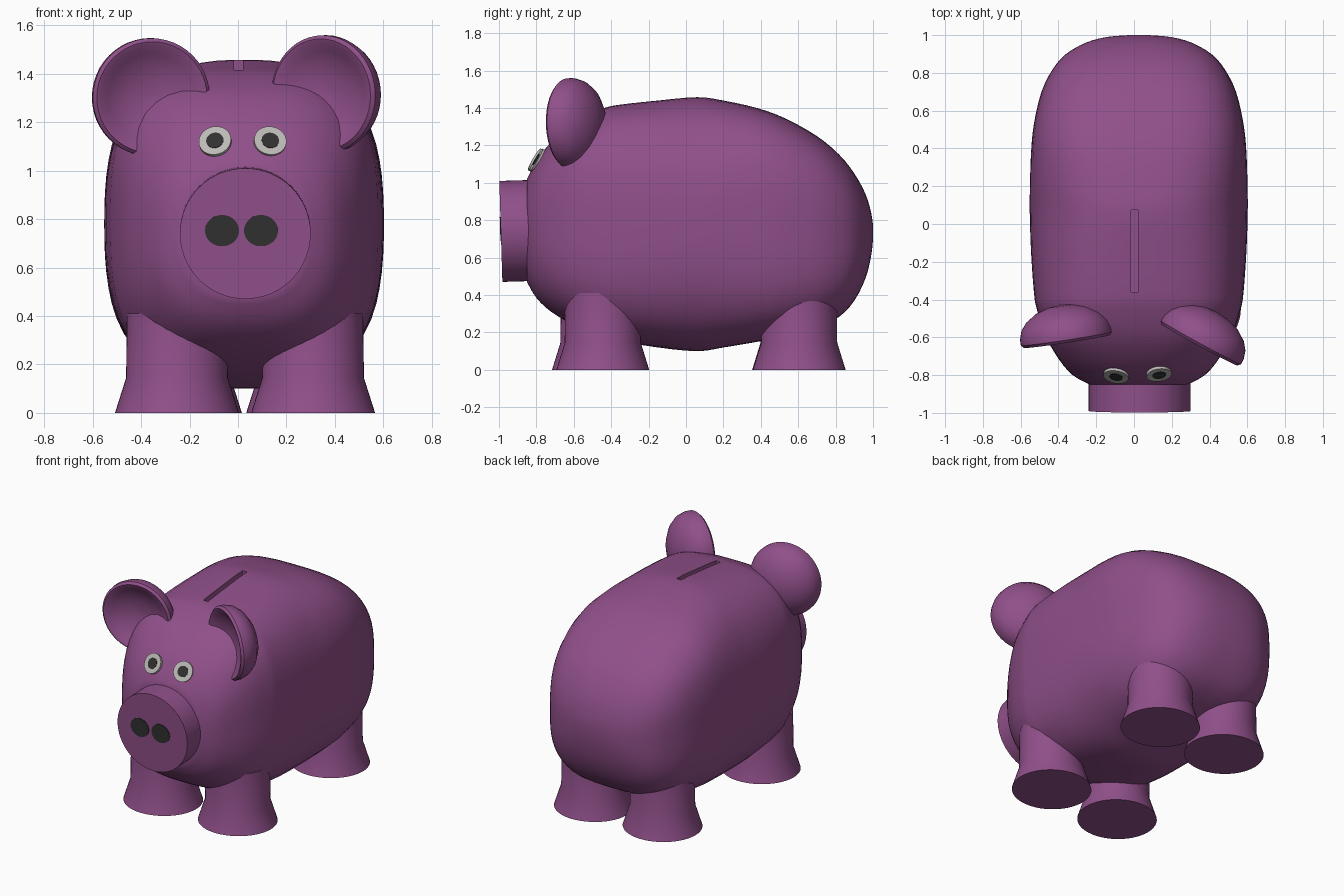
import bpy, bmesh, math
from mathutils import Vector, Matrix

if "Cube" in bpy.data.objects:
    bpy.data.objects.remove(bpy.data.objects["Cube"])


def material(name, rgb):
    m = bpy.data.materials.new(name)
    m.diffuse_color = (*rgb, 1)
    m.use_nodes = True
    m.node_tree.nodes["Principled BSDF"].inputs["Base Color"].default_value = m.diffuse_color
    return m


PURPLE = material("purple", (0.28, 0.08, 0.255))
WHITE = material("eye_white", (0.5, 0.49, 0.47))
DARK = material("dark", (0.03, 0.03, 0.03))


def finish(name, bm, mat):
    bmesh.ops.recalc_face_normals(bm, faces=bm.faces)
    mesh = bpy.data.meshes.new(name)
    bm.to_mesh(mesh)
    bm.free()
    ob = bpy.data.objects.new(name, mesh)
    bpy.context.collection.objects.link(ob)
    mesh.materials.append(mat)
    return ob


def smooth(ob, angle=40):
    bpy.ops.object.select_all(action='DESELECT')
    ob.select_set(True)
    bpy.context.view_layer.objects.active = ob
    bpy.ops.object.shade_smooth_by_angle(angle=math.radians(angle))


def loft(bm, rings):
    """Skin a list of equal-length point rings and cap both ends."""
    loops = [[bm.verts.new(p) for p in ring] for ring in rings]
    n = len(loops[0])
    for a, b in zip(loops, loops[1:]):
        for i in range(n):
            j = (i + 1) % n
            bm.faces.new((a[i], a[j], b[j], b[i]))
    bm.faces.new(loops[0])
    bm.faces.new(loops[-1])


def revolve(name, profile, loc, axis, mat, scale=(1, 1, 1), seg=48):
    """Turn (radius, height) points around an axis through loc."""
    bm = bmesh.new()
    loft(bm, [[(r * math.cos(2 * math.pi * i / seg), r * math.sin(2 * math.pi * i / seg), h)
               for i in range(seg)] for r, h in profile])
    rot = Vector(axis).to_track_quat('Z', 'Y').to_matrix().to_4x4()
    bm.transform(Matrix.Translation(loc) @ rot @ Matrix.Diagonal((*scale, 1)))
    ob = finish(name, bm, mat)
    smooth(ob)
    return ob


def refine(rows, steps=3):
    """Catmull-Rom interpolation between rows of numbers."""
    out = []
    for k in range(len(rows) - 1):
        p = [Vector(rows[min(max(k + d, 0), len(rows) - 1)]) for d in (-1, 0, 1, 2)]
        for s in range(steps):
            t = s / steps
            out.append(0.5 * (2 * p[1] + (p[2] - p[0]) * t
                              + (2 * p[0] - 5 * p[1] + 4 * p[2] - p[3]) * t * t
                              + (3 * p[1] - p[0] - 3 * p[2] + p[3]) * t ** 3))
    return out + [Vector(rows[-1])]


# Body: rounded-square sections (y, half width, bottom z, top z, squareness)
CX = 0.025
stations = [
    (-0.85, 0.26, 0.47, 1.02, 2.4), (-0.80, 0.35, 0.385, 1.115, 2.6),
    (-0.72, 0.42, 0.31, 1.22, 2.8), (-0.60, 0.49, 0.24, 1.325, 3.0),
    (-0.45, 0.54, 0.18, 1.395, 3.1), (-0.36, 0.555, 0.155, 1.417, 3.0),
    (-0.15, 0.57, 0.12, 1.44, 2.8), (0.06, 0.577, 0.10, 1.458, 2.6),
    (0.20, 0.576, 0.12, 1.44, 2.8), (0.38, 0.57, 0.15, 1.40, 3.1),
    (0.53, 0.555, 0.18, 1.345, 3.2), (0.70, 0.515, 0.225, 1.25, 3.2),
    (0.82, 0.455, 0.285, 1.15, 3.1), (0.90, 0.385, 0.37, 1.05, 2.9),
    (0.96, 0.28, 0.49, 0.94, 2.6), (0.99, 0.17, 0.61, 0.84, 2.3),
    (1.0, 0.05, 0.70, 0.77, 2.2)]


def section(y, hw, zb, zt, p, seg=64):
    pts = []
    for i in range(seg):
        c, s = math.cos(2 * math.pi * i / seg), math.sin(2 * math.pi * i / seg)
        r = (abs(c) ** p + abs(s) ** p) ** (-1 / p)
        pts.append((CX + hw * r * c, y, (zb + zt) / 2 + (zt - zb) / 2 * r * s))
    return pts


bm = bmesh.new()
loft(bm, [section(*s) for s in refine(stations)])
body = finish("body", bm, PURPLE)

# Coin slot cut into the back
bm = bmesh.new()
bmesh.ops.create_cube(bm, size=1)
bm.transform(Matrix.Translation((0.002, -0.143, 1.46)) @ Matrix.Diagonal((0.036, 0.435, 0.2, 1)))
cutter = finish("slot_cutter", bm, PURPLE)
cutter.hide_render = True
mod = body.modifiers.new("slot", 'BOOLEAN')
mod.operation = 'DIFFERENCE'
mod.solver = 'EXACT'
mod.object = cutter
bpy.context.view_layer.objects.active = body
bpy.ops.object.modifier_apply(modifier=mod.name)
bpy.data.objects.remove(cutter)
smooth(body)

# Legs: straight column flaring into a foot
leg = [(0.256, 0.0), (0.21, 0.145), (0.207, 0.41)]
for name, x, y in (("front_leg_left", -0.252, -0.468), ("front_leg_right", 0.31, -0.445),
                   ("back_leg_left", -0.24, 0.602), ("back_leg_right", 0.29, 0.605)):
    revolve(name, leg, (x, y, 0), (0, 0, 1), PURPLE, scale=(1, 0.97, 1))

# Snout and nostrils, tipped very slightly
snout_axis = Vector((0, -1, -0.03))
revolve("snout", [(0.27, 0), (0.27, 0.19)], (0.03, -0.8, 0.746), snout_axis, PURPLE, seg=64)
for side, x in (("left", -0.066), ("right", 0.095)):
    revolve("nostril_" + side, [(0.068, 0), (0.068, 0.012)], (x, -0.982, 0.753),
            snout_axis, DARK, scale=(1.03, 0.95, 1))

# Eyes: flat discs lying on the forehead
for side, x, y, tilt in (("left", -0.095, -0.807, -0.15), ("right", 0.133, -0.797, 0.12)):
    axis = (tilt, -0.86, 0.5)
    revolve("eye_" + side, [(0.067, -0.012), (0.067, 0.004)], (x, y, 1.123), axis, WHITE)
    revolve("pupil_" + side, [(0.036, 0), (0.036, 0.006)], (x, y, 1.123), axis, DARK)

# Ears: cupped bowls open to the front and turned inwards
ear = [(0.002, 0.07), (0.07, 0.064), (0.13, 0.046), (0.18, 0.02), (0.21, -0.002),
       (0.23, -0.01), (0.244, 0.005), (0.244, 0.035), (0.23, 0.08), (0.198, 0.12),
       (0.14, 0.158), (0.07, 0.18), (0.002, 0.186)]
for side, loc, turn in (("left", (-0.357, -0.612, 1.303), -0.15), ("right", (0.35, -0.63, 1.315), 0.5)):
    revolve("ear_" + side, ear, loc, (math.sin(turn), math.cos(turn), 0.03), PURPLE)
